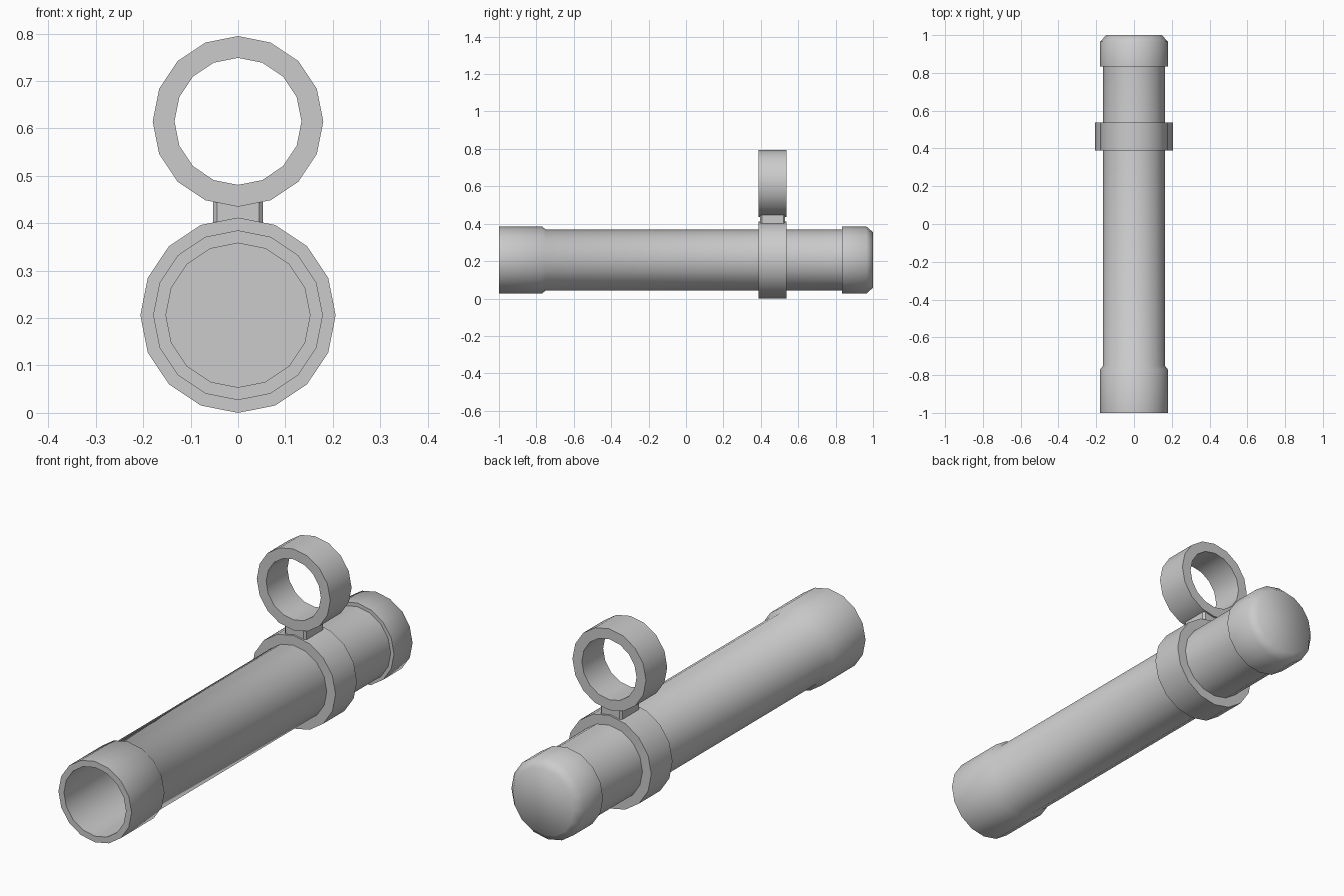
import bpy, bmesh, math
from mathutils import Matrix

SIDES = 16
TUBE_Z, RING_Z = 0.206, 0.615
CLAMP_BACK, CLAMP_FRONT = 0.537, 0.388

cube = bpy.data.objects.get("Cube")
if cube:
    bpy.data.objects.remove(cube, do_unlink=True)

grey = bpy.data.materials.new("metal grey")
grey.use_nodes = True
colour = (0.6, 0.6, 0.6, 1)
grey.diffuse_color = colour
grey.node_tree.nodes["Principled BSDF"].inputs["Base Color"].default_value = colour


def finish(name, bm, smooth=True):
    """Turn a bmesh into a shaded object."""
    bmesh.ops.recalc_face_normals(bm, faces=bm.faces)
    mesh = bpy.data.meshes.new(name)
    bm.to_mesh(mesh)
    bm.free()
    mesh.materials.append(grey)
    obj = bpy.data.objects.new(name, mesh)
    bpy.context.collection.objects.link(obj)
    if smooth:
        bpy.ops.object.select_all(action="DESELECT")
        obj.select_set(True)
        bpy.context.view_layer.objects.active = obj
        bpy.ops.object.shade_smooth_by_angle(angle=math.radians(60))
    return obj


def lathe(name, profile, z, closed=False):
    """Revolve (radius, y) points about a y-parallel axis at height z."""
    bm = bmesh.new()
    loops = []
    for radius, y in profile:
        angles = [2 * math.pi * i / SIDES for i in range(SIDES)]
        loops.append([bm.verts.new((radius * math.sin(a), y, z + radius * math.cos(a)))
                      for a in angles])
    pairs = list(zip(loops, loops[1:]))
    if closed:
        pairs.append((loops[-1], loops[0]))
    else:
        bm.faces.new(loops[0])
        bm.faces.new(loops[-1])
    for a, b in pairs:
        for i in range(SIDES):
            j = (i + 1) % SIDES
            bm.faces.new((a[i], a[j], b[j], b[i]))
    return finish(name, bm)


def band(name, inner, outer, z):
    return lathe(name, [(inner, CLAMP_FRONT), (outer, CLAMP_FRONT),
                        (outer, CLAMP_BACK), (inner, CLAMP_BACK)], z, closed=True)


# Hollow main tube with flared muzzle
lathe("tube", [(0.152, 0.84), (0.152, -1), (0.179, -1), (0.179, -0.77),
               (0.163, -0.75), (0.163, 0.85)], TUBE_Z)

# Chamfered cap closing the rear
lathe("rear_cap", [(0.163, 0.835), (0.179, 0.835), (0.179, 0.965), (0.148, 1)], TUBE_Z)

# Clamp around the tube and the sighting ring above it
band("clamp", 0.16, 0.206, TUBE_Z)
band("upper_ring", 0.134, 0.18, RING_Z)

# Block joining the two, with chamfered upright edges
bm = bmesh.new()
bmesh.ops.create_cube(bm, size=1, matrix=Matrix.Translation((0, 0.4625, 0.42))
                      @ Matrix.Diagonal((0.106, 0.133, 0.06, 1)))
upright = [e for e in bm.edges if abs(e.verts[0].co.z - e.verts[1].co.z) > 0.01]
bmesh.ops.bevel(bm, geom=upright, offset=0.009, segments=1, affect="EDGES")
finish("neck", bm, smooth=False)
